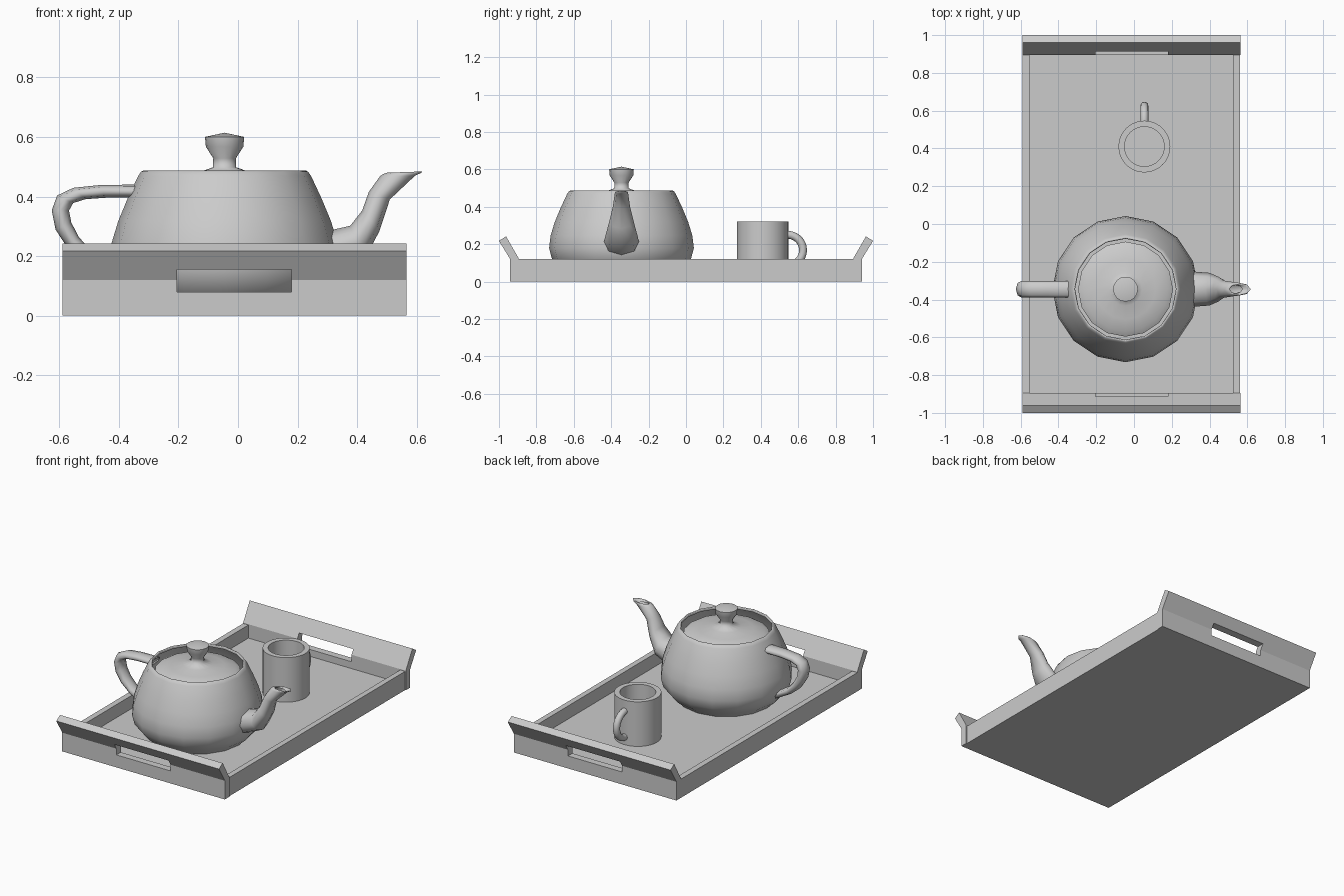
import bpy, bmesh, math
from mathutils import Vector

if "Cube" in bpy.data.objects:
    bpy.data.objects.remove(bpy.data.objects["Cube"])

POT = Vector((-0.045, -0.345, 0.005))   # teapot axis and base
S = 0.1935                              # teapot scale
FLOOR = 0.036


def make_object(name, bm, smooth=None):
    bmesh.ops.remove_doubles(bm, verts=bm.verts, dist=1e-5)
    bmesh.ops.recalc_face_normals(bm, faces=bm.faces)
    me = bpy.data.meshes.new(name)
    bm.to_mesh(me)
    bm.free()
    ob = bpy.data.objects.new(name, me)
    bpy.context.collection.objects.link(ob)
    if smooth:
        bpy.ops.object.select_all(action='DESELECT')
        ob.select_set(True)
        bpy.context.view_layer.objects.active = ob
        bpy.ops.object.shade_smooth_by_angle(angle=math.radians(smooth))
    return ob


def box(name, lo, hi):
    bm = bmesh.new()
    bmesh.ops.create_cube(bm, size=1)
    for v in bm.verts:
        v.co = [(a + b) / 2 + c * (b - a) for a, b, c in zip(lo, hi, v.co)]
    return make_object(name, bm)


def loft(name, rings, smooth):
    """Skin a sequence of closed rings."""
    bm = bmesh.new()
    rows = [[bm.verts.new(p) for p in r] for r in rings]
    for a, b in zip(rows, rows[1:]):
        for i in range(len(a)):
            j = (i + 1) % len(a)
            bm.faces.new((a[i], a[j], b[j], b[i]))
    bmesh.ops.dissolve_degenerate(bm, edges=bm.edges, dist=1e-6)
    return make_object(name, bm, smooth)


def lathe(name, profile, centre, sides, smooth):
    loft(name, [[centre + Vector((r * math.cos(k * math.tau / sides),
                                  r * math.sin(k * math.tau / sides), z))
                 for k in range(sides)] for r, z in profile], smooth)


def bezier(p, t):
    p = [Vector(q) for q in p]
    u = 1 - t
    return p[0] * u**3 + p[1] * 3 * u * u * t + p[2] * 3 * u * t * t + p[3] * t**3


def chain(points, steps=4):
    """Sample joined cubic segments (3n + 1 control points)."""
    out = [Vector(points[0])]
    for i in range(0, len(points) - 1, 3):
        out += [bezier(points[i:i + 4], k / steps) for k in range(1, steps + 1)]
    return out


def swept(name, upper, lower, widths):
    """Tube between two xz curves with a varying half width in y."""
    rings = []
    for a, b, w in zip(chain(upper), chain(lower), chain([(x, 0) for x in widths])):
        a, b, w = Vector((a[0], 0, a[1])), Vector((b[0], 0, b[1])), Vector((0, w[0], 0))
        half = [bezier((a, a + w, b + w, b), k / 4) for k in range(5)]
        ring = half + [Vector((p.x, -p.y, p.z)) for p in half[3:0:-1]]
        rings.append([POT + p * S for p in ring])
    loft(name, rings, 80)


# Tray floor and side walls
box("tray_floor", (-0.57, -0.92, 0), (0.54, 0.92, FLOOR))
box("tray_left_wall", (-0.59, -0.94, 0), (-0.553, 0.94, 0.12))
box("tray_right_wall", (0.525, -0.94, 0), (0.56, 0.94, 0.12))

# Flared tray ends with hand holes
bm = bmesh.new()
section = [(-0.94, 0), (-0.94, 0.12), (-1, 0.218), (-0.962, 0.242), (-0.895, 0.125), (-0.895, 0)]
left, right = ([bm.verts.new((x, y, z)) for y, z in section] for x in (-0.59, 0.565))
bm.faces.new(left)
bm.faces.new(right[::-1])
for i in range(6):
    j = (i + 1) % 6
    bm.faces.new((left[j], left[i], right[i], right[j]))
ends = make_object("tray_ends", bm)
mirror = ends.modifiers.new("Mirror", 'MIRROR')
mirror.use_axis = (False, True, False)
cutter = box("hand_hole_cutter", (-0.205, -1.2, 0.08), (0.18, 1.2, 0.155))
cutter.hide_render = True
cutter.display_type = 'WIRE'
cut = ends.modifiers.new("Hand holes", 'BOOLEAN')
cut.operation = 'DIFFERENCE'
cut.object = cutter
bpy.context.view_layer.update()
done = bpy.data.meshes.new_from_object(ends.evaluated_get(bpy.context.evaluated_depsgraph_get()))
ends.modifiers.clear()
ends.data = done
bpy.data.objects.remove(cutter)

# Teapot body and lid
body = [(1.4, 2.4), (1.3375, 2.53), (1.4375, 2.53), (1.5, 2.4), (1.75, 1.875), (2, 1.35),
        (2, 0.9), (2, 0.45), (1.5, 0.225), (1.5, 0.15), (1.5, 0.075), (1.425, 0), (0, 0)]
lid = [(0, 3.15), (0.8, 3.15), (0, 2.7), (0.2, 2.55), (0.4, 2.4), (1.3, 2.4), (1.3, 2.25)]
lathe("teapot_body", [p * S for p in chain(body)], POT, 16, 80)
lathe("teapot_lid", [p * S for p in chain(lid)], POT, 16, 80)

# Teapot handle and spout
swept("teapot_handle",
      [(-1.5, 2.25), (-2.5, 2.25), (-3, 2.25), (-3, 1.8), (-3, 1.35), (-2.65, 0.9375), (-1.9, 0.6)],
      [(-1.6, 2.025), (-2.3, 2.025), (-2.7, 2.025), (-2.7, 1.8), (-2.7, 1.575), (-2.5, 1.125), (-2, 0.9)],
      [0.3] * 7)
swept("teapot_spout",
      [(1.7, 1.425), (2.6, 1.425), (2.3, 2.1), (2.7, 2.4), (2.8, 2.475), (2.9, 2.475), (2.8, 2.4)],
      [(1.7, 0.6), (3.1, 0.825), (2.4, 2.025), (3.3, 2.4), (3.525, 2.494), (3.45, 2.5125), (3.2, 2.4)],
      [0.66, 0.66, 0.25, 0.25, 0.25, 0.15, 0.15])

# Mug
MUG = Vector((0.055, 0.41, 0))
lathe("mug_body", [(0, FLOOR), (0.137, FLOOR), (0.137, 0.322), (0.105, 0.322), (0.105, 0.065), (0, 0.065)],
      MUG, 40, 30)

# Mug handle: half ellipse tube
rings = []
for k in range(17):
    a = math.pi * (k / 16 * 1.1 - 0.05)
    out = Vector((0, math.sin(a), math.cos(a)))
    c = MUG + Vector((0, 0.13 + 0.086 * out.y, 0.168 + 0.083 * out.z))
    rings.append([c + 0.021 * (out * math.cos(b) + Vector((math.sin(b), 0, 0)))
                  for b in (i * math.tau / 12 for i in range(12))])
loft("mug_handle", rings, 60)
